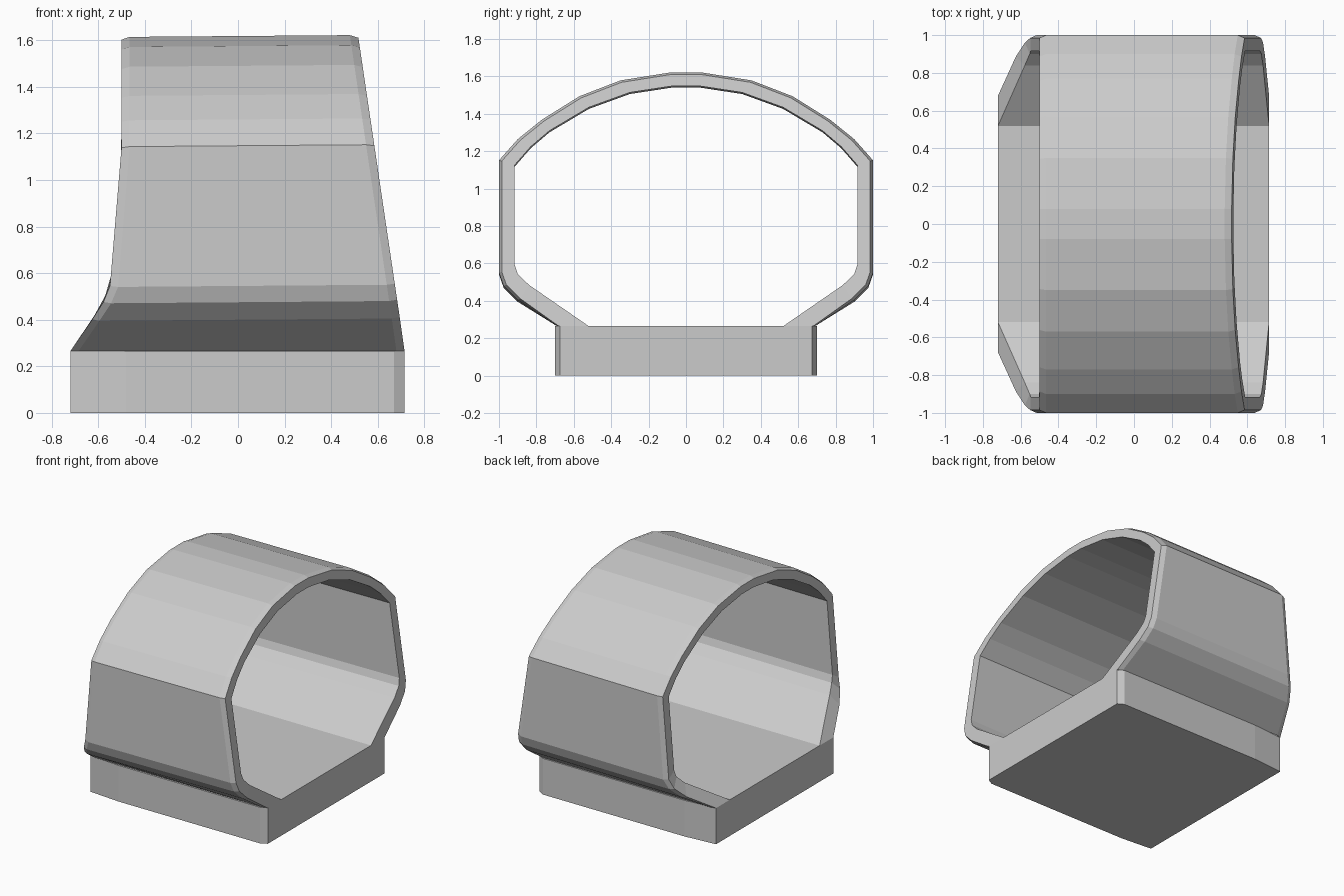
import bpy, bmesh

if "Cube" in bpy.data.objects:
    bpy.data.objects.remove(bpy.data.objects["Cube"])

FLOOR = 0.265
# half profiles (y, z) from the foot up to the crown
OUTER = [(0.69, FLOOR), (0.90, 0.40), (0.975, 0.475), (1.0, 0.545), (1.0, 1.147),
         (0.90, 1.26), (0.77, 1.365), (0.57, 1.49), (0.35, 1.575), (0.08, 1.618)]
INNER = [(0.52, FLOOR), (0.84, 0.48), (0.90, 0.54), (0.917, 0.59), (0.917, 1.12),
         (0.83, 1.22), (0.73, 1.305), (0.52, 1.43), (0.30, 1.51), (0.07, 1.545)]
LEFT = [(FLOOR, -0.72), (0.475, -0.58), (0.545, -0.55), (1.147, -0.50), (2.0, -0.50)]
RIGHT = [(FLOOR, 0.715), (1.62, 0.515)]


def lookup(knots, z):
    """End position x at height z, linear between knots."""
    for (z0, x0), (z1, x1) in zip(knots, knots[1:]):
        if z <= z1:
            break
    return x0 + (x1 - x0) * (z - z0) / (z1 - z0)


def mirrored(half):
    return half + [(-y, z) for y, z in reversed(half)]


def shrunk(profile, k=0.985):
    return [(y * k, z if z == FLOOR else 0.85 + (z - 0.85) * k) for y, z in profile]


def finish(bm, name):
    bmesh.ops.recalc_face_normals(bm, faces=bm.faces[:])
    mesh = bpy.data.meshes.new(name)
    bm.to_mesh(mesh)
    bm.free()
    obj = bpy.data.objects.new(name, mesh)
    bpy.context.collection.objects.link(obj)
    return obj


# arched shell: six loops around the wall section, with chamfered outer rims
outer, inner = mirrored(OUTER), mirrored(INNER)
rim = shrunk(outer)
loops = [(rim, LEFT, 0), (outer, LEFT, 0.035), (outer, RIGHT, -0.035),
         (rim, RIGHT, 0), (inner, RIGHT, 0), (inner, LEFT, 0)]
bm = bmesh.new()
rows = []
for profile, knots, shift in loops:
    row = []
    for y, z in profile:
        x = lookup(knots, z) + shift
        tilt = 0 if z == FLOOR else 0.008 * x
        row.append(bm.verts.new((x, y, z + tilt)))
    rows.append(row)
for a, b in zip(rows, rows[1:] + rows[:1]):
    for i in range(len(a) - 1):
        bm.faces.new((a[i], a[i + 1], b[i + 1], b[i]))
finish(bm, "arched_shell")

# solid base block with slightly tapered corners
side = [(-0.72, 0.68), (-0.48, 0.70), (0.67, 0.70), (0.715, 0.675)]
outline = side + [(x, -y) for x, y in reversed(side)]
bm = bmesh.new()
bottom = bm.faces.new([bm.verts.new((x, y, 0)) for x, y in outline])
ext = bmesh.ops.extrude_face_region(bm, geom=[bottom], use_keep_orig=True)
top = [v for v in ext["geom"] if isinstance(v, bmesh.types.BMVert)]
bmesh.ops.translate(bm, verts=top, vec=(0, 0, FLOOR))
finish(bm, "base_block")
